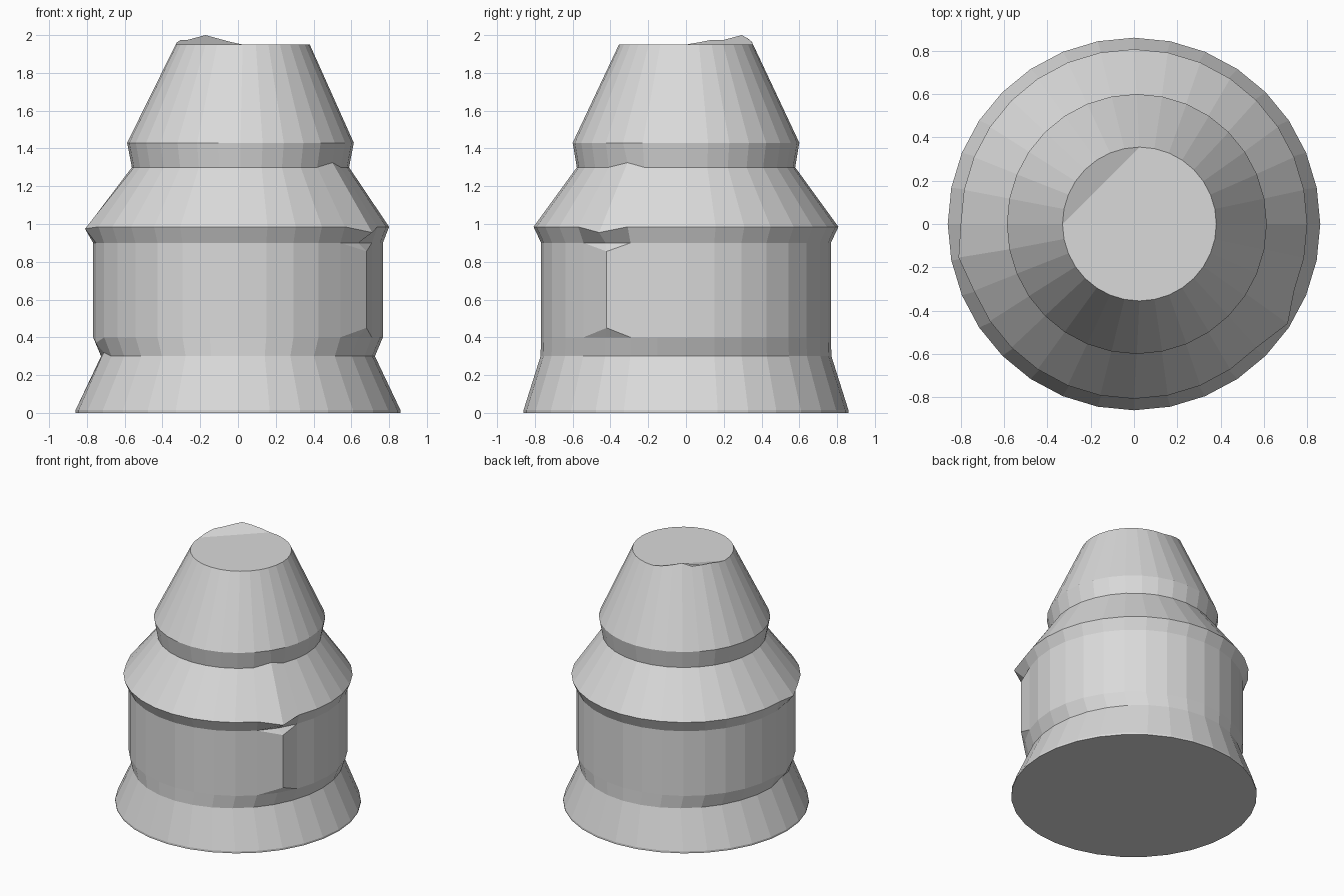
import bpy, bmesh, math
from mathutils import Vector

cube = bpy.data.objects.get("Cube")
if cube:
    bpy.data.objects.remove(cube, do_unlink=True)

SIDES = 32
stone = bpy.data.materials.new("light grey stone")
stone.use_nodes = True
grey = (0.7, 0.7, 0.7, 1)
stone.diffuse_color = grey
stone.node_tree.nodes["Principled BSDF"].inputs["Base Color"].default_value = grey

# Rings from base to tip: height, x radius, y radius, x offset
profile = [
    (0.0, 0.86, 0.86, 0),
    (0.015, 0.86, 0.86, 0),
    (0.3, 0.725, 0.77, 0),
    (0.4, 0.767, 0.767, 0),
    (0.9, 0.767, 0.767, 0),
    (0.985, 0.8, 0.807, 0),
    (1.3, 0.575, 0.578, 0.013),
    (1.43, 0.6, 0.6, 0.013),
    (1.95, 0.355, 0.355, 0.025),
]
BASE, FOOT, LOWER_GROOVE, WALL_LOW, WALL_HIGH, RIM, NECK, COLLAR, TIP = range(9)

bm = bmesh.new()
rings = []
for z, rx, ry, cx in profile:
    ring = []
    for i in range(SIDES):
        a = math.tau * i / SIDES
        ring.append(bm.verts.new((cx + rx * math.cos(a), ry * math.sin(a), z)))
    rings.append(ring)

chip = SIDES - 3           # worn corner at the front left
dent = SIDES // 2 + 1      # small worn corner on the other side

# Sides; the wall above and below the worn corner is split into a ledge
for k in range(len(rings) - 1):
    for i in range(SIDES):
        j = (i + 1) % SIDES
        if k == WALL_LOW and chip in (i, j):
            continue
        bm.faces.new((rings[k][i], rings[k][j], rings[k + 1][j], rings[k + 1][i]))

# Protruding wall corner with sloped ends
low = bm.verts.new((0.68, -0.42, 0.45))
high = bm.verts.new((0.68, -0.42, 0.855))
bottom, top = rings[WALL_LOW], rings[WALL_HIGH]
for a, b in ((chip - 1, chip), (chip, chip + 1)):
    if b == chip:
        bm.faces.new((bottom[a], low, high, top[a]))
    else:
        bm.faces.new((low, bottom[b], top[b], high))
    bm.faces.new((bottom[a], bottom[b], low))
    bm.faces.new((top[b], top[a], high))

# Worn rim and neck points
rings[RIM][chip].co = Vector((0.71, -0.46, 0.955))
rings[NECK][chip].co = Vector((0.5, -0.31, 1.325))
rings[RIM][dent].co = Vector((-0.81, -0.155, 0.975))
rings[LOWER_GROOVE][dent].co.z = 0.32
rings[WALL_LOW][dent].co.z = 0.37

# Broken lip at the back of the tip, from 90 to 180 degrees
quarter, half = SIDES // 4, SIDES // 2
lip = [0.015, 0.032, 0.05, 0.022, 0.024, 0.025, 0.012]
for n, rise in enumerate(lip):
    rings[TIP][quarter + 2 + n - 1].co.z += rise

# Caps
bm.faces.new(list(reversed(rings[BASE])))
bm.faces.new(rings[TIP][half:] + rings[TIP][:quarter + 1])
bm.faces.new(rings[TIP][quarter:half + 1])

bmesh.ops.recalc_face_normals(bm, faces=bm.faces)
mesh = bpy.data.meshes.new("stone_pinnacle")
bm.to_mesh(mesh)
bm.free()
mesh.materials.append(stone)
body = bpy.data.objects.new("stone_pinnacle", mesh)
bpy.context.collection.objects.link(body)
